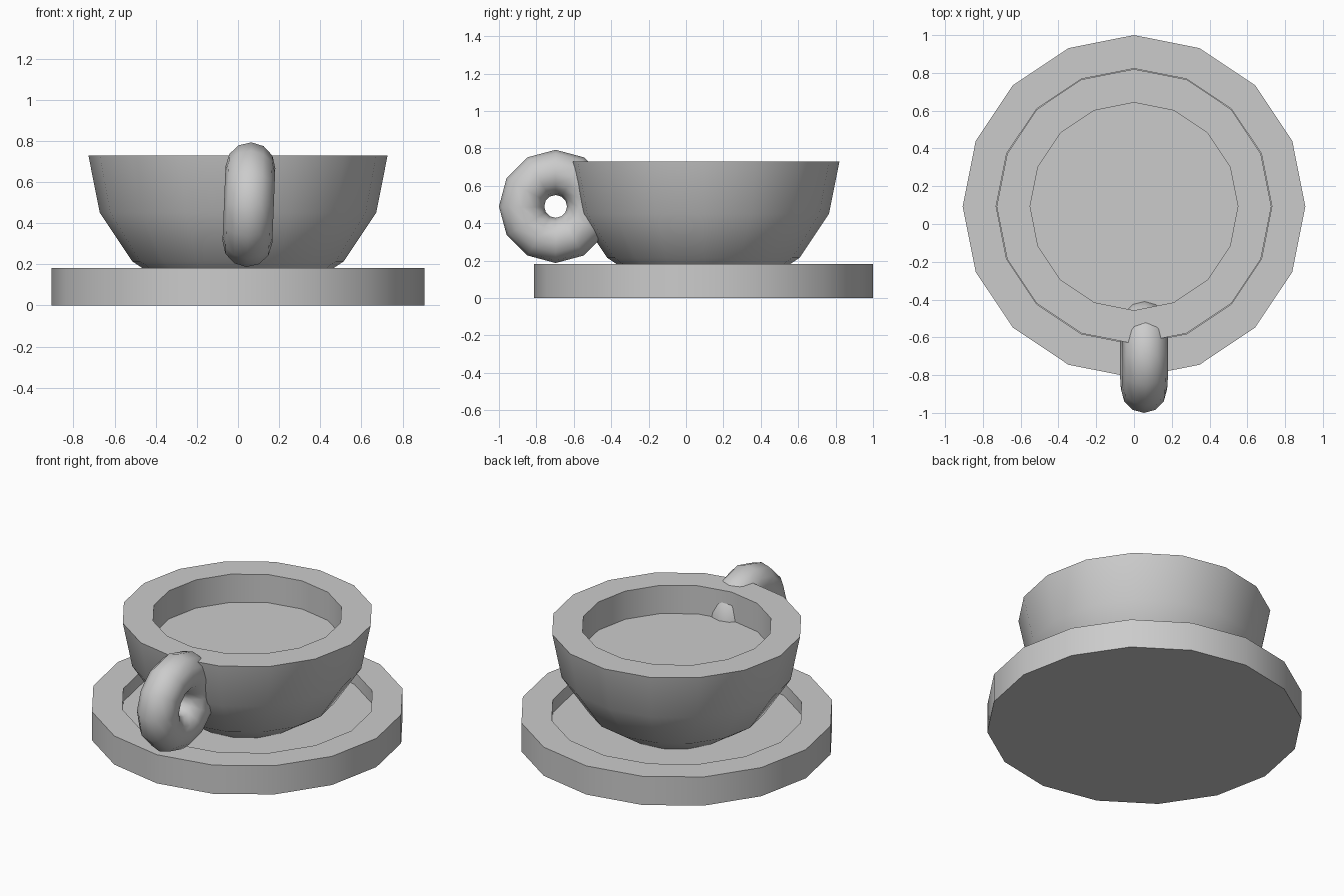
import bpy, bmesh
from math import sin, cos, pi, radians

cube = bpy.data.objects.get("Cube")
if cube:
    bpy.data.objects.remove(cube, do_unlink=True)

SIDES = 16
CENTRE_Y = 0.093

grey = bpy.data.materials.new("plain_grey")
grey.use_nodes = True
grey.diffuse_color = (0.6, 0.6, 0.6, 1)
grey.node_tree.nodes["Principled BSDF"].inputs["Base Color"].default_value = (0.6, 0.6, 0.6, 1)


def finish(obj, name):
    """Name, colour and smooth a part, keeping its rims sharp."""
    obj.name = obj.data.name = name
    obj.data.materials.append(grey)
    bpy.ops.object.select_all(action="DESELECT")
    obj.select_set(True)
    bpy.context.view_layer.objects.active = obj
    bpy.ops.object.shade_smooth_by_angle(angle=radians(35))


def lathe(name, profile):
    """Turn a (radius, height) profile round z and cap both ends."""
    bm = bmesh.new()
    rings = []
    for r, z in profile:
        rings.append([bm.verts.new((r * cos(2 * pi * i / SIDES),
                                    r * sin(2 * pi * i / SIDES), z))
                      for i in range(SIDES)])
    for low, high in zip(rings, rings[1:]):
        for i in range(SIDES):
            j = (i + 1) % SIDES
            bm.faces.new((low[i], low[j], high[j], high[i]))
    bm.faces.new(rings[0][::-1])
    bm.faces.new(rings[-1])
    bmesh.ops.recalc_face_normals(bm, faces=bm.faces[:])
    mesh = bpy.data.meshes.new(name)
    bm.to_mesh(mesh)
    bm.free()
    obj = bpy.data.objects.new(name, mesh)
    obj.location.y = CENTRE_Y
    bpy.context.collection.objects.link(obj)
    finish(obj, name)


# Saucer: thick disc with a sunken middle
lathe("saucer", [(0.907, 0), (0.907, 0.182), (0.73, 0.182), (0.73, 0.1)])

# Cup: lower half of a ball, with a straight-walled well in its flat top
RADIUS = 0.727
bowl = [(RADIUS * sin(k * pi / 8), 0.729 - RADIUS * cos(k * pi / 8)) for k in range(1, 5)]
lathe("cup", bowl + [(0.55, 0.729), (0.55, 0.55)])

# Handle: fat ring, leaning slightly, pushed through the cup wall
bpy.ops.mesh.primitive_torus_add(
    major_segments=12, minor_segments=12, major_radius=0.182, minor_radius=0.121,
    location=(0.053, -0.697, 0.49), rotation=(0, radians(92.3), 0))
finish(bpy.context.object, "handle")
